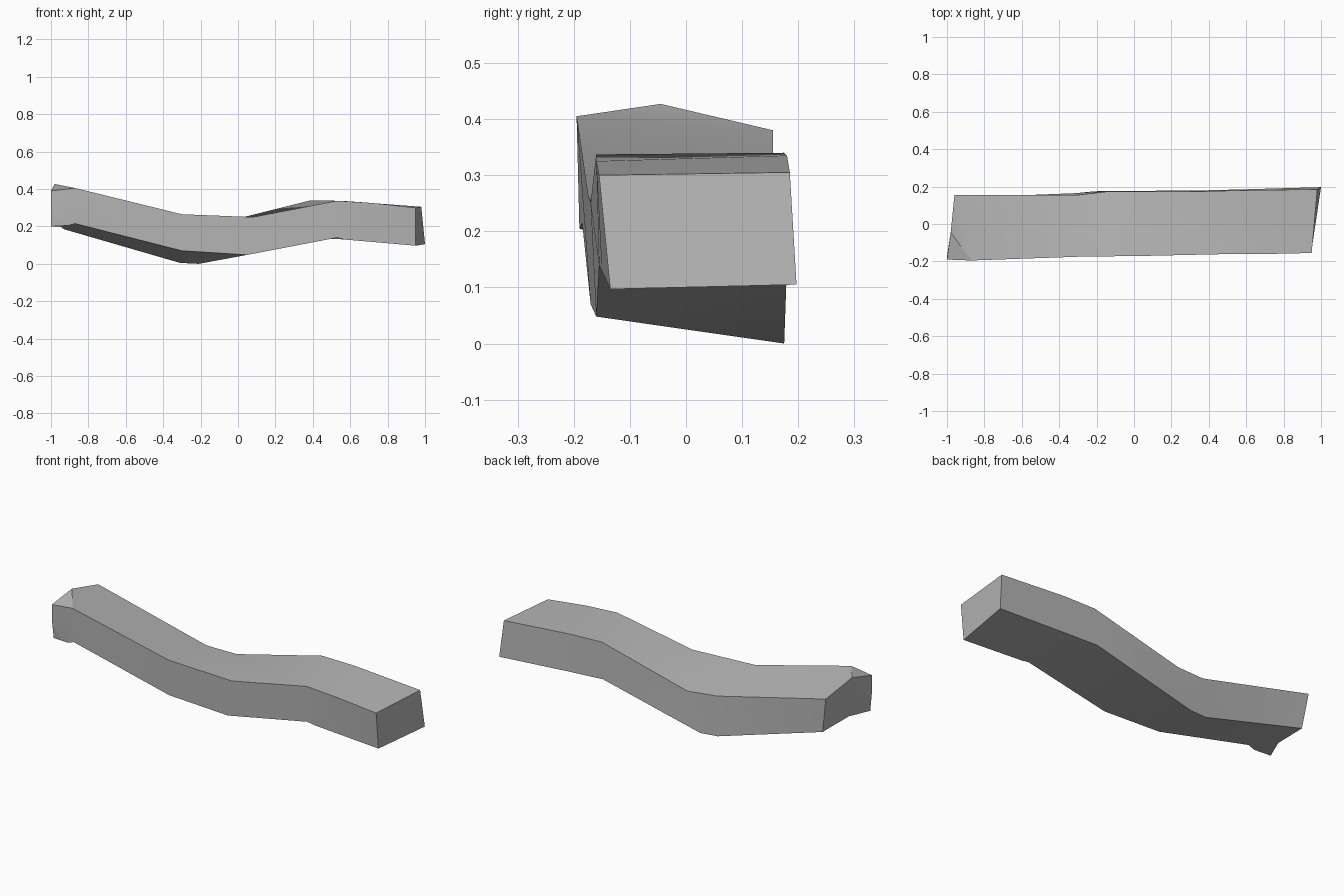
import bpy
import bmesh
from math import radians

default_cube = bpy.data.objects.get("Cube")
if default_cube:
    bpy.data.objects.remove(default_cube, do_unlink=True)

# Stone grey for the whole beam
stone = bpy.data.materials.new("stone_grey")
grey = (0.48, 0.48, 0.48, 1)
stone.use_nodes = True
stone.diffuse_color = grey
stone.node_tree.nodes["Principled BSDF"].inputs["Base Color"].default_value = grey

# Cross-sections along the beam: front bottom, back bottom, back top, front top
sections = [
    [(-.87, -.185, .215), (-.93, .14, .185), (-.96, .155, .38), (-.87, -.195, .405)],
    [(-.3, -.17, .07), (-.31, .165, .005), (-.3, .155, .22), (-.3, -.175, .265)],
    [(.05, -.16, .048), (-.21, .175, 0), (-.13, .175, .21), (.08, -.17, .25)],
    [(.53, -.155, .14), (.38, .18, .14), (.39, .175, .34), (.53, -.16, .337)],
    [(.57, -.15, .13), (.58, .185, .13), (.58, .18, .335), (.72, -.16, .325)],
    [(.95, -.135, .097), (1, .197, .105), (.98, .185, .305), (.95, -.155, .3)],
]

bm = bmesh.new()
rings = [[bm.verts.new(point) for point in section] for section in sections]

# Walls between neighbouring sections
for near, far in zip(rings, rings[1:]):
    for side in range(len(near)):
        following = (side + 1) % len(near)
        bm.faces.new((near[side], far[side], far[following], near[following]))

# Flat cut at the left end
bm.faces.new(rings[-1])

# Broken nose at the right end, with a raised peak and a chipped lower corner
front_low, back_low, back_top, front_top = rings[0]
peak = bm.verts.new((-.98, -.045, .427))
notch = bm.verts.new((-.95, -.06, .2))
corner_top = bm.verts.new((-1, -.19, .39))
corner_mid = bm.verts.new((-1, -.19, .3))
corner_low = bm.verts.new((-1, -.175, .2))
chip = bm.verts.new((-.91, -.19, .205))

nose_faces = [
    (back_top, peak, front_top),
    (front_top, peak, corner_top),
    (back_top, back_low, notch, peak),
    (peak, notch, corner_low, corner_mid, corner_top),
    (front_top, corner_top, corner_mid, chip, front_low),
    (corner_mid, corner_low, chip),
    (chip, corner_low, notch),
    (front_low, chip, notch),
    (front_low, notch, back_low),
]
for face in nose_faces:
    bm.faces.new(face)

bmesh.ops.triangulate(bm, faces=[f for f in bm.faces if len(f.verts) > 4])
bmesh.ops.recalc_face_normals(bm, faces=bm.faces)

mesh = bpy.data.meshes.new("bent_beam")
bm.to_mesh(mesh)
bm.free()
mesh.materials.append(stone)

beam = bpy.data.objects.new("bent_beam", mesh)
bpy.context.collection.objects.link(beam)

# Soft bends along the beam, crisp long edges
bpy.ops.object.select_all(action="DESELECT")
beam.select_set(True)
bpy.context.view_layer.objects.active = beam
bpy.ops.object.shade_smooth_by_angle(angle=radians(30))
